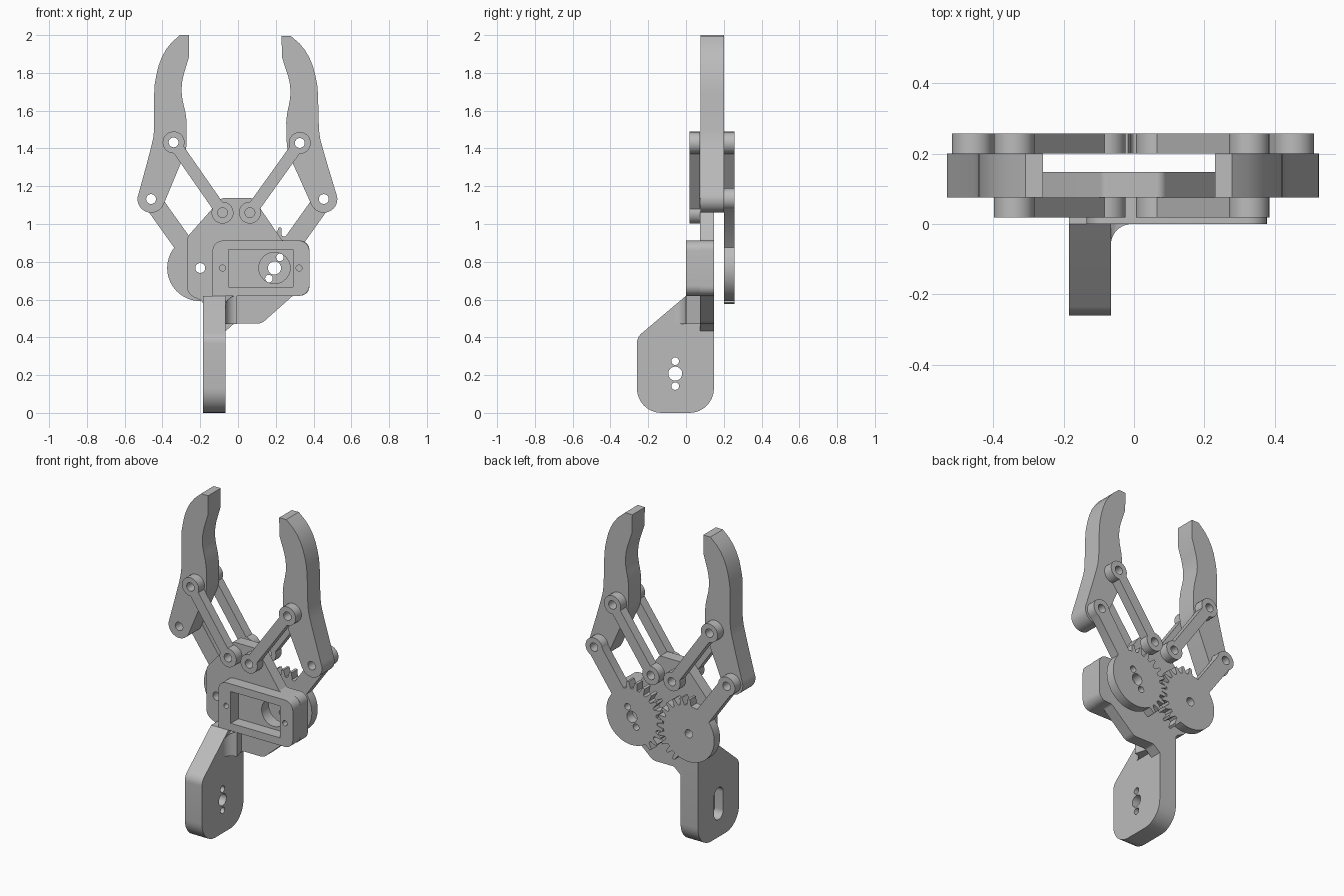
import bpy, bmesh
from math import sin, cos, asin, atan2, hypot, radians, pi
from mathutils import Matrix, Vector

cube = bpy.data.objects.get("Cube")
if cube:
    bpy.data.objects.remove(cube, do_unlink=True)

GREY = (0.5, 0.5, 0.5, 1)
mat = bpy.data.materials.new("plain grey")
mat.use_nodes = True
mat.diffuse_color = GREY
mat.node_tree.nodes["Principled BSDF"].inputs["Base Color"].default_value = GREY

# Profile planes: extruded along y (front plates) or along x (side plates)
ALONG_Y = Matrix(((1, 0, 0, 0), (0, 0, 1, 0), (0, 1, 0, 0), (0, 0, 0, 1)))
ALONG_X = Matrix(((0, 0, 1, 0), (1, 0, 0, 0), (0, 1, 0, 0), (0, 0, 0, 1)))


def arc(c, r, a0, a1, n=20):
    steps = [a0 + (a1 - a0) * i / n for i in range(n + 1)]
    return [(c[0] + r * cos(a), c[1] + r * sin(a)) for a in steps]


def circle(c, r):
    return arc(c, r, 0, 2 * pi, 32)[:-1]


def rounded(corners):
    """Polygon from (a, b, radius) corners; each corner is cut by a smooth bend."""
    out = []
    for i, (a, b, r) in enumerate(corners):
        p = Vector((a, b))
        if r == 0:
            out.append((a, b))
            continue
        q0 = Vector(corners[i - 1][:2])
        q1 = Vector(corners[(i + 1) % len(corners)][:2])
        d0, d1 = (q0 - p).normalized(), (q1 - p).normalized()
        half = d0.angle(d1) / 2
        cut = r / abs(sin(half) / cos(half))
        centre = p + (d0 + d1).normalized() * (r / sin(half))
        s, e = p + d0 * cut - centre, p + d1 * cut - centre
        a0 = atan2(s.y, s.x)
        turn = (atan2(e.y, e.x) - a0 + pi) % (2 * pi) - pi
        out += arc(centre, r, a0, a0 + turn, 8)
    return out


def plate(name, outline, lo, hi, holes=(), plane=ALONG_Y):
    """Extrude an outline with through holes between two depths."""
    curve = bpy.data.curves.new(name, 'CURVE')
    curve.dimensions = '2D'
    curve.fill_mode = 'BOTH'
    curve.extrude = (hi - lo) / 2
    for loop in [outline, *holes]:
        spline = curve.splines.new('POLY')
        spline.points.add(len(loop) - 1)
        for pt, (a, b) in zip(spline.points, loop):
            pt.co = (a, b, 0, 1)
        spline.use_cyclic_u = True
    temp = bpy.data.objects.new(name + " profile", curve)
    bpy.context.collection.objects.link(temp)
    bpy.context.view_layer.update()
    mesh = bpy.data.meshes.new_from_object(
        temp.evaluated_get(bpy.context.evaluated_depsgraph_get()))
    bpy.data.objects.remove(temp, do_unlink=True)
    bpy.data.curves.remove(curve)
    mesh.transform(plane @ Matrix.Translation((0, 0, (lo + hi) / 2)))
    bm = bmesh.new()
    bm.from_mesh(mesh)
    bmesh.ops.remove_doubles(bm, verts=bm.verts, dist=1e-5)
    bmesh.ops.recalc_face_normals(bm, faces=bm.faces)
    bm.to_mesh(mesh)
    bm.free()
    mesh.name = name
    mesh.materials.clear()
    mesh.materials.append(mat)
    obj = bpy.data.objects.new(name, mesh)
    bpy.context.collection.objects.link(obj)
    bpy.ops.object.select_all(action='DESELECT')
    obj.select_set(True)
    bpy.context.view_layer.objects.active = obj
    bpy.ops.object.shade_smooth_by_angle(angle=radians(30))
    return obj


PIN, BOSS = 0.026, 0.058
FRONT, BODY, FINGER, BACK = (0.018, 0.075), (0.075, 0.148), (0.076, 0.2), (0.2, 0.258)
MID = -0.003
HORN = (0.193, 0.767)


def mirror(pts):
    return [(2 * MID - a, b) for a, b in pts]


# Body plate with servo shaft opening and idle gear pivot
body = rounded([
    (-0.087, 1.137, 0.03), (0.08, 1.137, 0.03), (0.235, 0.912, 0.02), (0.378, 0.912, 0.05),
    (0.378, 0.62, 0.05), (0.29, 0.62, 0.03), (0.125, 0.473, 0.06), (-0.02, 0.473, 0.03),
    (-0.07, 0.43, 0), (-0.185, 0.43, 0), (-0.185, 0.59, 0.03), (-0.27, 0.63, 0.06),
    (-0.27, 0.93, 0.06)])
plate("body_plate", body, *BODY, [circle(HORN, 0.083), circle((-0.2, 0.767), PIN)])

# Servo housing with rectangular pocket and screw holes
housing = rounded([(-0.135, 0.62, 0), (0.378, 0.62, 0.055),
                   (0.378, 0.912, 0.055), (-0.135, 0.912, 0.055)])
window = [(-0.05, 0.667), (0.29, 0.667), (0.29, 0.865), (-0.05, 0.865)]
plate("servo_housing", housing, 0, 0.075,
      [window, circle((-0.082, 0.767), 0.016), circle((0.323, 0.767), 0.016)])

# Wrist bracket: outer layer has a slot, inner layer has the three holes
wrist = rounded([(-0.26, 0, 0.13), (0.148, 0, 0.13), (0.148, 0.62, 0),
                 (0, 0.62, 0), (-0.26, 0.4, 0.07)])
WY, WZ = -0.057, 0.208
slot = arc((WY, WZ + 0.055), 0.045, 0, pi) + arc((WY, WZ - 0.055), 0.045, pi, 2 * pi)
wrist_holes = [circle((WY, WZ), 0.037)]
wrist_holes += [circle((WY, WZ + s * 0.066), 0.02) for s in (-1, 1)]
plate("wrist_outer", wrist, -0.185, -0.125, [slot], ALONG_X)
plate("wrist_inner", wrist, -0.125, -0.066, wrist_holes, ALONG_X)

# Concave web joining the wrist bracket to the body
web = arc((-0.006, -0.06), 0.06, pi, pi / 2, 10) + [(-0.03, 0.08), (-0.07, 0.08)]
fillet = plate("wrist_fillet", web, 0.47, 0.62, plane=Matrix.Identity(4))
for v in fillet.data.vertices:
    if v.co.z > 0.55:
        v.co.z = min(0.62, 0.62 + 0.85 * v.co.y)

# Fingers
LOW, HIGH = (-0.46, 1.132), (-0.341, 1.432)
finger = [(-.259, 2), (-.308, 2), (-.352, 1.96), (-.38, 1.925), (-.402, 1.886), (-.42, 1.84),
          (-.432, 1.79), (-.441, 1.74), (-.444, 1.685), (-.444, 1.5), (-.449, 1.455),
          (-.458, 1.415), (-.484, 1.315)]
finger += arc(LOW, 0.072, radians(158), radians(338), 16)
finger += [(-.31, 1.305), (-.28, 1.375), (-.272, 1.42), (-.272, 1.543), (-.278, 1.59),
           (-.288, 1.632), (-.296, 1.67), (-.299, 1.71), (-.296, 1.75), (-.288, 1.79),
           (-.259, 1.886)]
low_left = mirror([LOW])[0]


def tilt(pts, angle=radians(1.5)):
    """Turn the opposite finger slightly about its lower pivot."""
    return [(low_left[0] + (a - low_left[0]) * cos(angle) - (b - low_left[1]) * sin(angle),
             low_left[1] + (a - low_left[0]) * sin(angle) + (b - low_left[1]) * cos(angle))
            for a, b in pts]


plate("right_finger", finger, *FINGER, [circle(LOW, PIN), circle(HIGH, PIN)])
plate("left_finger", tilt(mirror(finger)), *FINGER,
      [tilt(mirror(circle(p, PIN))) for p in (LOW, HIGH)])


# Links: a bar with a round boss at both ends
def link(name, p, q, depth, half=0.032):
    d = atan2(q[1] - p[1], q[0] - p[0])
    k = asin(half / BOSS)
    outline = arc(p, BOSS, d + k, d + 2 * pi - k) + arc(q, BOSS, d - pi + k, d + pi - k)
    plate(name, outline, *depth, [circle(p, PIN), circle(q, PIN)])


for where, depth in (("front", FRONT), ("back", BACK)):
    link(where + "_right_link", (-0.082, 1.06), HIGH, depth)
    link(where + "_left_link", (0.063, 1.06), tilt(mirror([HIGH]))[0], depth)

# Partly toothed gears, each carrying a drive arm
GEAR, PITCH = (-0.2, 0.767), 15


def gear_outline(phase, rim=0.175, tip=0.216, half=0.05):
    dx, dz = LOW[0] - GEAR[0], LOW[1] - GEAR[1]
    d = atan2(dz, dx)
    k = asin(half / rim)
    pts = arc(GEAR, rim, d + k, radians(295), 24)
    for i in range(-4, 7):
        a = i * PITCH + phase
        for off, r in ((-5, rim), (-2, tip), (2, tip), (5, rim)):
            t = radians(a + off)
            pts.append((GEAR[0] + r * cos(t), GEAR[1] + r * sin(t)))
    pts.append((GEAR[0] + rim * cos(d - k), GEAR[1] + rim * sin(d - k)))
    e = asin(half / BOSS)
    return pts + arc(LOW, BOSS, d - pi + e, d + pi - e)


plate("right_gear_arm", gear_outline(0), *BACK, [circle(GEAR, PIN), circle(LOW, PIN)])
horn = [circle(HORN, 0.035)]
horn += [circle((HORN[0] + s * 0.029, HORN[1] + s * 0.056), 0.02) for s in (-1, 1)]
plate("left_gear_arm", mirror(gear_outline(PITCH / 2)), *BACK,
      horn + [mirror(circle(LOW, PIN))])
